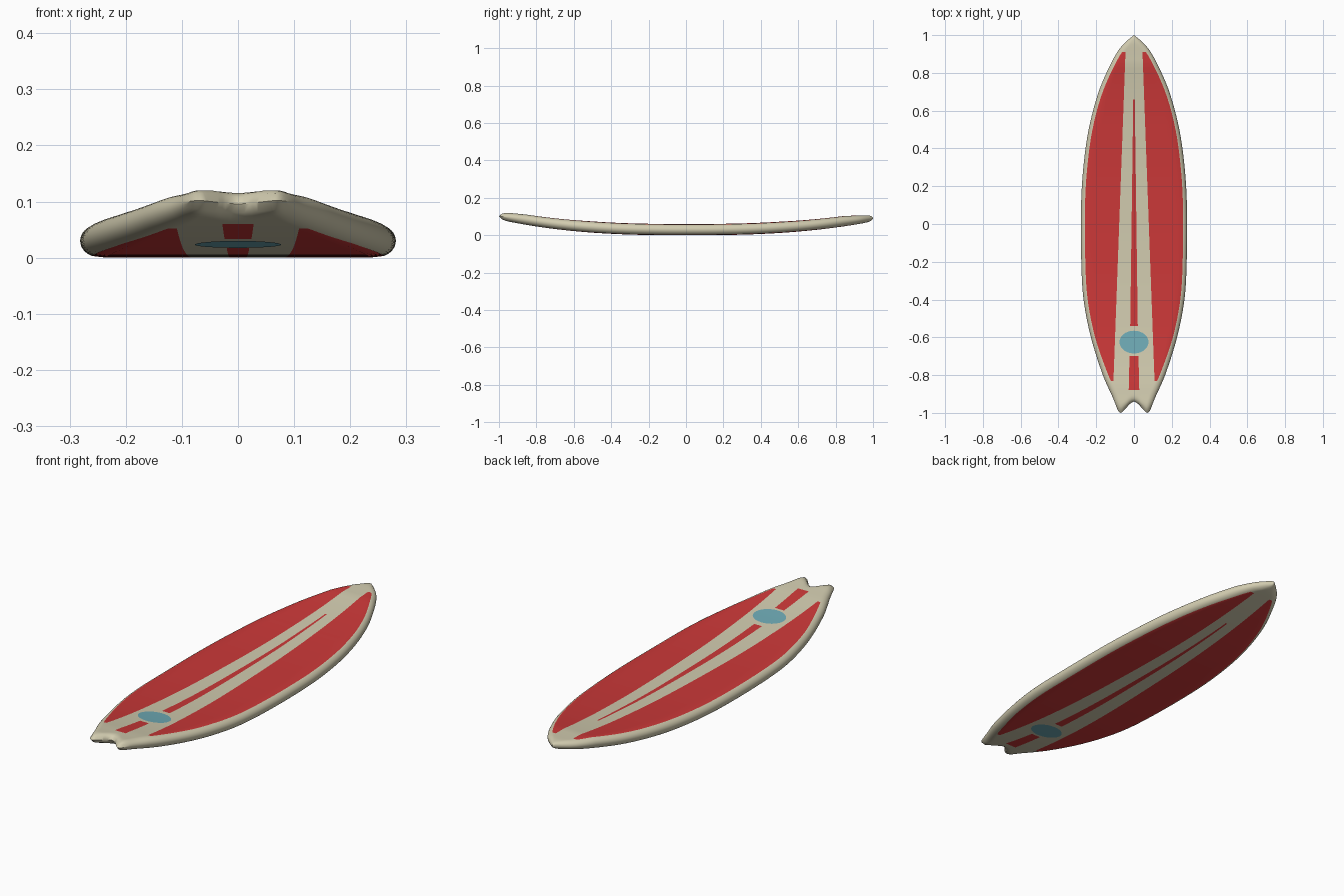
import bpy, bmesh, math

if "Cube" in bpy.data.objects:
    bpy.data.objects.remove(bpy.data.objects["Cube"])


def material(name, rgb):
    m = bpy.data.materials.new(name)
    m.diffuse_color = (*rgb, 1)
    m.use_nodes = True
    m.node_tree.nodes["Principled BSDF"].inputs["Base Color"].default_value = m.diffuse_color
    return m


CREAM = material("cream", (0.64, 0.60, 0.43))
RED = material("red", (0.60, 0.04, 0.04))
TEAL = material("teal", (0.16, 0.41, 0.47))

# Half width along the board, tail edge shape, and thickness: (position, value)
OUTLINE = [(-1, .088), (-.9, .122), (-.8, .165), (-.6, .228), (-.4, .267), (-.2, .279),
           (.1, .280), (.3, .268), (.5, .240), (.7, .187), (.85, .122), (.93, .075),
           (.97, .037), (1, 0)]
TAIL = [(0, -.94), (.02, -.95), (.045, -.978), (.063, -.998), (.07, -1), (.078, -.996), (.09, -.98)]
THICK = [(-1, .036), (-.95, .047), (-.85, .055), (-.5, .060), (.5, .060), (.85, .055), (1, .035)]
INSET = [(-1, .03), (-.83, .03), (-.6, .022), (.6, .02), (.91, .025), (1, .025)]
PANEL = [(-1, .115), (.91, .045), (1, .04)]
STRIPE = [(-.88, .028), (-.54, .020), (.66, .004)]


def lerp(pts, t):
    t = min(max(t, pts[0][0]), pts[-1][0])
    for (a, va), (b, vb) in zip(pts, pts[1:]):
        if t <= b:
            return va + (vb - va) * (t - a) / (b - a)


def smooth(pts, t):
    # Hermite curve through the points
    n = len(pts)

    def slope(i):
        a, b = pts[max(i - 1, 0)], pts[min(i + 1, n - 1)]
        return (b[1] - a[1]) / (b[0] - a[0])
    for i in range(n - 1):
        (a, va), (b, vb) = pts[i], pts[i + 1]
        if t <= b:
            h = b - a
            u = (t - a) / h
            return (va * (2*u**3 - 3*u*u + 1) + vb * (3*u*u - 2*u**3)
                    + h * slope(i) * (u**3 - 2*u*u + u) + h * slope(i + 1) * (u**3 - u*u))


def round_off(d, r, p=2.0):
    s = min(max(1 - d / r, 0), 1) if r > 1e-6 else 1
    return math.sqrt(max(1 - s**p, 0))


def surface(x, v, side):
    """Point of the deck (side 1) or bottom (side -1) at x on row v."""
    w = max(smooth(OUTLINE, v), 0)
    y = v
    end = TAIL
    if v < -.88:
        y = -.88 + (v + .88) / .12 * (lerp(end, abs(x)) + .88) * -1
    y_end = lerp(end, abs(x)) if v < -.8 else -1
    t = lerp(THICK, y)
    rocker = (.074 if y > 0 else .084) * abs(y) ** 2.6
    half = t / 2 * round_off(w - abs(x), min(.04, w), 2.2)
    half *= round_off(min(1 - y, y - y_end), .04)
    return (x, y, rocker + t / 2 + side * half)


def columns(v):
    """Right half x positions with the band (0 stripe, 1 gap, 2 panel, 3 rail)."""
    w = max(smooth(OUTLINE, v), 0)
    o = max(w - lerp(INSET, v), .55 * w)
    p = min(lerp(PANEL, v), .74 * o)
    if v > -.84 and v < .92:
        p = min(lerp(PANEL, v), o - .008)
    c = min(lerp(STRIPE, v), .5 * p)
    out = []
    for band, (a, b, n) in enumerate([(0, c, 2), (c, p, 4), (p, o, 7), (o, w, 7)]):
        for i in range(n):
            f = i / n
            if band == 3:
                f = math.sin(f * math.pi / 2)
            out.append((a + (b - a) * f, band))
    return out + [(w, 3)]


def is_red(band, v):
    if band == 2:
        return -.83 < v < .91
    return band == 0 and (-.54 < v < .66 or -.88 < v < -.70)


def add_object(name, bm, mats):
    me = bpy.data.meshes.new(name)
    bm.to_mesh(me)
    bm.free()
    for m in mats:
        me.materials.append(m)
    ob = bpy.data.objects.new(name, me)
    bpy.context.collection.objects.link(ob)
    bpy.context.view_layer.objects.active = ob
    ob.select_set(True)
    bpy.ops.object.shade_smooth_by_angle(angle=math.radians(50))
    ob.select_set(False)


# Rows, including the exact ends of the painted shapes
stops = [-1, -.985, -.965, -.93, -.88, -.83, -.70, -.54, 0, .66, .85, .91, .95, .975, .99, .997, 1]
rows = []
for a, b in zip(stops, stops[1:]):
    n = max(1, math.ceil((b - a) / .03))
    rows += [a + (b - a) * i / n for i in range(n)]
rows.append(1)

# Board body: deck and bottom grids joined along the rails
bm = bmesh.new()
for side in (1, -1):
    grid, bands = [], None
    for v in rows:
        right = columns(v)
        xs = [(-x, b) for x, b in reversed(right[1:])] + right
        grid.append([bm.verts.new(surface(x, v, side)) for x, _ in xs])
        half = [b for _, b in right[:-1]]
        bands = half[::-1] + half
    for j in range(len(rows) - 1):
        for i, band in enumerate(bands):
            q = [grid[j][i], grid[j][i + 1], grid[j + 1][i + 1], grid[j + 1][i]]
            f = bm.faces.new(q if side == 1 else q[::-1])
            f.material_index = int(is_red(band, (rows[j] + rows[j + 1]) / 2))
bmesh.ops.remove_doubles(bm, verts=bm.verts, dist=1e-5)
bmesh.ops.recalc_face_normals(bm, faces=bm.faces)
add_object("board_body", bm, [CREAM, RED])

# Oval spots near the tail, thin plates on deck and bottom
for name, side in (("deck_spot", 1), ("bottom_spot", -1)):
    bm = bmesh.new()
    N, R = 40, 4

    def spot(r, k):
        a = 2 * math.pi * k / N
        x, y, z = surface(.077 * r * math.cos(a), -.625 + .06 * r * math.sin(a), side)
        return bm.verts.new((x, y, z + side * .0015))
    rings = [[spot(r / R, k) for k in range(N)] for r in range(1, R + 1)]
    mid = spot(0, 0)
    for k in range(N):
        m = (k + 1) % N
        faces = [[mid, rings[0][k], rings[0][m]]]
        faces += [[p[k], q[k], q[m], p[m]] for p, q in zip(rings, rings[1:])]
        for f in faces:
            bm.faces.new(f if side == 1 else f[::-1])
    add_object(name, bm, [TEAL])
